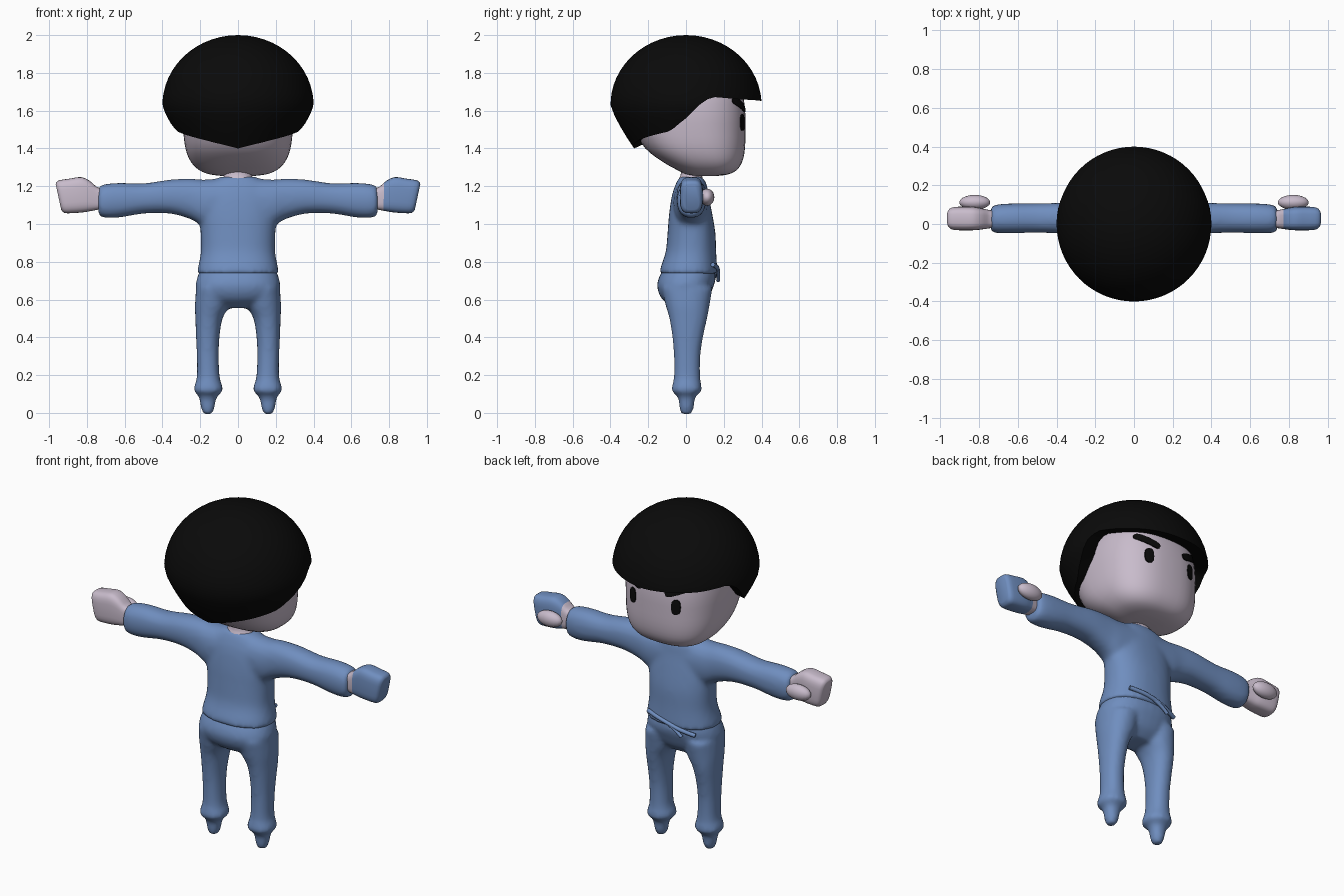
import bpy, bmesh, math
from mathutils import Vector

if "Cube" in bpy.data.objects:
    bpy.data.objects.remove(bpy.data.objects["Cube"])


def material(name, rgb):
    m = bpy.data.materials.new(name)
    m.diffuse_color = (*rgb, 1)
    m.use_nodes = True
    m.node_tree.nodes["Principled BSDF"].inputs["Base Color"].default_value = m.diffuse_color
    return m


BLUE = material("blue_cloth", (0.16, 0.27, 0.52))
SKIN = material("pale_skin", (0.58, 0.50, 0.60))
BLACK = material("black_hair", (0.003, 0.003, 0.003))


def interp(table, t):
    """Linear lookup in rows sorted by first value."""
    for r0, r1 in zip(table, table[1:]):
        if t <= r1[0]:
            k = max(0, (t - r0[0]) / (r1[0] - r0[0]))
            return [a + (b - a) * k for a, b in zip(r0, r1)]
    return list(table[-1])


def refine(rows, steps=3):
    """Catmull-Rom through the section rows."""
    out, n = [], len(rows)
    for i in range(n - 1):
        p = [rows[max(i - 1, 0)], rows[i], rows[i + 1], rows[min(i + 2, n - 1)]]
        for k in range(steps):
            t = k / steps
            out.append([0.5 * (2 * b + (c - a) * t + (2 * a - 5 * b + 4 * c - d) * t * t
                               + (3 * b - a - 3 * c + d) * t ** 3) for a, b, c, d in zip(*p)])
    return out + [list(rows[-1])]


def loft(bm, rows, axis="z", sign=1, power=2.0, n=32, shear=0.0):
    """Skin superellipse sections: (t, a_min, a_max, b_min, b_max)."""
    rings = []
    for t, a0, a1, b0, b1 in refine(rows):
        ring = []
        for i in range(n):
            an = 2 * math.pi * i / n
            c, s = math.cos(an), math.sin(an)
            a = (a0 + a1) / 2 + (a1 - a0) / 2 * math.copysign(abs(c) ** (2 / power), c)
            b = (b0 + b1) / 2 + (b1 - b0) / 2 * math.copysign(abs(s) ** (2 / power), s)
            if axis == "z":
                co = (sign * a, b, t)
            else:
                co = (sign * (t + shear * (b - 1.15) * max(0, t - 0.76) / 0.18), a, b)
            ring.append(bm.verts.new(co))
        rings.append(ring)
    for r0, r1 in zip(rings, rings[1:]):
        for i in range(n):
            bm.faces.new((r0[i], r0[(i + 1) % n], r1[(i + 1) % n], r1[i]))
    bm.faces.new(rings[0])
    bm.faces.new(rings[-1])


def finish(bm, name, *mats, angle=60):
    bmesh.ops.recalc_face_normals(bm, faces=bm.faces)
    me = bpy.data.meshes.new(name)
    bm.to_mesh(me)
    bm.free()
    ob = bpy.data.objects.new(name, me)
    bpy.context.collection.objects.link(ob)
    for m in mats:
        me.materials.append(m)
    bpy.ops.object.select_all(action="DESELECT")
    ob.select_set(True)
    bpy.context.view_layer.objects.active = ob
    bpy.ops.object.shade_smooth_by_angle(angle=math.radians(angle))
    return ob


def melt(ob, iterations):
    """Fuse overlapping volumes into one soft skin."""
    r = ob.modifiers.new("fuse", "REMESH")
    r.mode, r.voxel_size, r.use_smooth_shade = "VOXEL", 0.013, True
    s = ob.modifiers.new("soften", "SMOOTH")
    s.factor, s.iterations = 0.5, iterations


# Shirt: torso and both sleeves
bm = bmesh.new()
loft(bm, [(0.735, -.217, .217, -.140, .168), (0.77, -.212, .212, -.135, .165),
          (0.85, -.197, .197, -.108, .160), (0.95, -.198, .198, -.098, .156),
          (1.05, -.205, .205, -.090, .140), (1.15, -.200, .200, -.075, .120),
          (1.21, -.170, .170, -.055, .110), (1.25, -.090, .090, -.035, .085)], power=2.3)
for s in (1, -1):
    loft(bm, [(.05, -.07, .12, .98, 1.245), (.18, -.065, .115, .99, 1.235),
              (.25, -.055, .11, 1.025, 1.24), (.36, -.05, .11, 1.055, 1.235),
              (.50, -.045, .106, 1.055, 1.215), (.62, -.048, .106, 1.035, 1.218),
              (.70, -.048, .102, 1.032, 1.212), (.74, -.04, .09, 1.045, 1.20)],
         axis="x", sign=s, power=2.3)
melt(finish(bm, "shirt", BLUE), 9)

# Trousers with tapered cuffs and foot tips
bm = bmesh.new()
loft(bm, [(.555, -.10, .10, -.06, .07), (.60, -.19, .19, -.125, .115), (.66, -.222, .222, -.152, .142),
          (.71, -.218, .218, -.146, .157), (.77, -.195, .195, -.115, .148)], power=2.3)
for s in (1, -1):
    loft(bm, [(-.008, .138, .182, -.022, .026), (.02, .126, .194, -.035, .040),
              (.06, .118, .202, -.038, .045), (.09, .108, .210, -.048, .054),
              (.115, .081, .233, -.076, .082), (.14, .082, .232, -.074, .082),
              (.19, .097, .218, -.064, .075), (.30, .102, .218, -.064, .076),
              (.40, .098, .222, -.072, .090), (.50, .082, .226, -.088, .112),
              (.57, .045, .228, -.108, .125), (.66, .03, .222, -.13, .140)], sign=s, power=2.2)
melt(finish(bm, "trousers", BLUE), 6)


# Drawstring on the waist
def cord(name, pts, radius):
    cu = bpy.data.curves.new(name, "CURVE")
    cu.dimensions, cu.bevel_depth, cu.bevel_resolution, cu.use_fill_caps = "3D", radius, 2, True
    sp = cu.splines.new("NURBS")
    sp.points.add(len(pts) - 1)
    for p, co in zip(sp.points, pts):
        p.co = (*co, 1)
    sp.use_endpoint_u, sp.order_u = True, 3
    cu.materials.append(BLUE)
    bpy.context.collection.objects.link(bpy.data.objects.new(name, cu))


cord("drawstring_band", [(.15, .142, .785), (.08, .163, .775), (0, .168, .758),
                         (-.08, .166, .735), (-.16, .140, .715)], .012)
cord("drawstring_end", [(0, .166, .755), (-.05, .172, .735), (-.09, .170, .70)], .010)

# Hands: one bare, one gloved, both with bare wrist and thumb
for side, s in (("left", -1), ("right", 1)):
    bm = bmesh.new()
    loft(bm, [(.70, -.015, .065, 1.085, 1.185), (.745, -.022, .072, 1.075, 1.195),
              (.785, -.028, .08, 1.068, 1.230), (.825, -.032, .088, 1.062, 1.248),
              (.88, -.033, .09, 1.058, 1.240), (.935, -.029, .086, 1.058, 1.230),
              (.952, -.012, .070, 1.075, 1.212)], axis="x", sign=s, power=3.4, shear=.2)
    for f in bm.faces:
        f.material_index = int(s > 0 and f.calc_center_median().x > 0.77)
    finish(bm, side + "_hand", SKIN, BLUE)
    bm = bmesh.new()
    bmesh.ops.create_uvsphere(bm, u_segments=20, v_segments=12, radius=1)
    for v in bm.verts:
        v.co = Vector((s * .822 + v.co.x * .08, .112 + v.co.y * .038, 1.142 + v.co.z * .045))
    finish(bm, side + "_thumb", SKIN)

# Neck
bm = bmesh.new()
loft(bm, [(1.17, -.088, .088, -.045, .10), (1.235, -.082, .082, -.038, .09),
          (1.262, -.072, .072, -.028, .085), (1.33, -.065, .065, -.02, .09)])
finish(bm, "neck", SKIN)

# Head
HEAD_POWER = 2.6
HEAD = [(1.255, -.09, .09, .04, .17), (1.263, -.15, .15, .0, .225), (1.285, -.205, .205, -.045, .268),
        (1.33, -.25, .25, -.125, .298), (1.40, -.278, .278, -.215, .312),
        (1.50, -.290, .290, -.275, .315), (1.60, -.292, .292, -.295, .313),
        (1.70, -.275, .275, -.28, .295), (1.80, -.22, .22, -.22, .235), (1.87, -.12, .12, -.12, .13)]
bm = bmesh.new()
loft(bm, HEAD, power=HEAD_POWER, n=48)
finish(bm, "head", SKIN)


def face_y(x, z):
    _, _, rx, b0, b1 = interp(HEAD, z)
    return (b0 + b1) / 2 + (b1 - b0) / 2 * (1 - abs(x / rx) ** HEAD_POWER) ** (1 / HEAD_POWER)


# Eyes and slanted brows: thin plates following the face
def face_plate(name, cx, cz, w, h, tilt, power):
    bm, n, rings = bmesh.new(), 20, []
    for k, lift in ((1, -.01), (1, .007), (.6, .008), (.2, .008)):
        ring = []
        for i in range(n):
            an = 2 * math.pi * i / n
            c, s = math.cos(an), math.sin(an)
            u = k * w * math.copysign(abs(c) ** (2 / power), c)
            v = k * h * math.copysign(abs(s) ** (2 / power), s)
            x = cx + u * math.cos(tilt) - v * math.sin(tilt)
            z = cz + u * math.sin(tilt) + v * math.cos(tilt)
            ring.append(bm.verts.new((x, face_y(x, z) + lift, z)))
        rings.append(ring)
    for r0, r1 in zip(rings, rings[1:]):
        for i in range(n):
            bm.faces.new((r0[i], r0[(i + 1) % n], r1[(i + 1) % n], r1[i]))
    bm.faces.new(rings[-1])
    finish(bm, name, BLACK, angle=40)


for side, s in (("left", -1), ("right", 1)):
    face_plate(side + "_eye", s * .142, 1.538, .024, .044, 0, 2.6)
    face_plate(side + "_brow", s * .145, 1.632, .07, .022, s * .38, 4)

# Hair: bowl dome whose rim drops from the fringe to a point at the nape
RIM = [(0, 1.65), (45, 1.66), (68, 1.672), (76, 1.655), (90, 1.56), (104, 1.492), (140, 1.45), (180, 1.40)]
WIDEST = 1.63


def dome_radius(z):
    if z >= WIDEST:
        return .4 * math.sqrt(max(0, 1 - ((z - WIDEST) / (2 - WIDEST)) ** 2))
    return .4 - .125 * ((WIDEST - z) / .23) ** 1.25


bm = bmesh.new()
N, UPPER, LOWER = 64, 12, 5
rings = []
for k in range(1, UPPER + LOWER + 4):
    ring = []
    for i in range(N):
        deg = 360 * i / N
        a = math.radians(deg)
        rim = interp(RIM, min(deg, 360 - deg))[1]
        start = 1.69
        if k <= UPPER:
            t = math.asin((start - WIDEST) / (2 - WIDEST))
            z = WIDEST + (2 - WIDEST) * math.sin(math.pi / 2 + (t - math.pi / 2) * k / UPPER)
            r = dome_radius(z)
        elif k <= UPPER + LOWER:
            z = start + (rim - start) * (k - UPPER) / LOWER
            r = dome_radius(z)
        else:  # underside and lining
            j = k - UPPER - LOWER
            z = rim + (.012, .03, .15)[j - 1]
            r = dome_radius(rim) * (.9, .76, .70)[j - 1]
        ring.append(bm.verts.new((r * math.sin(a), r * math.cos(a), z)))
    rings.append(ring)
top = bm.verts.new((0, 0, 2))
for i in range(N):
    j = (i + 1) % N
    bm.faces.new((top, rings[0][i], rings[0][j]))
    for r0, r1 in zip(rings, rings[1:]):
        bm.faces.new((r0[i], r1[i], r1[j], r0[j]))
finish(bm, "bowl_hair", BLACK, angle=40)
